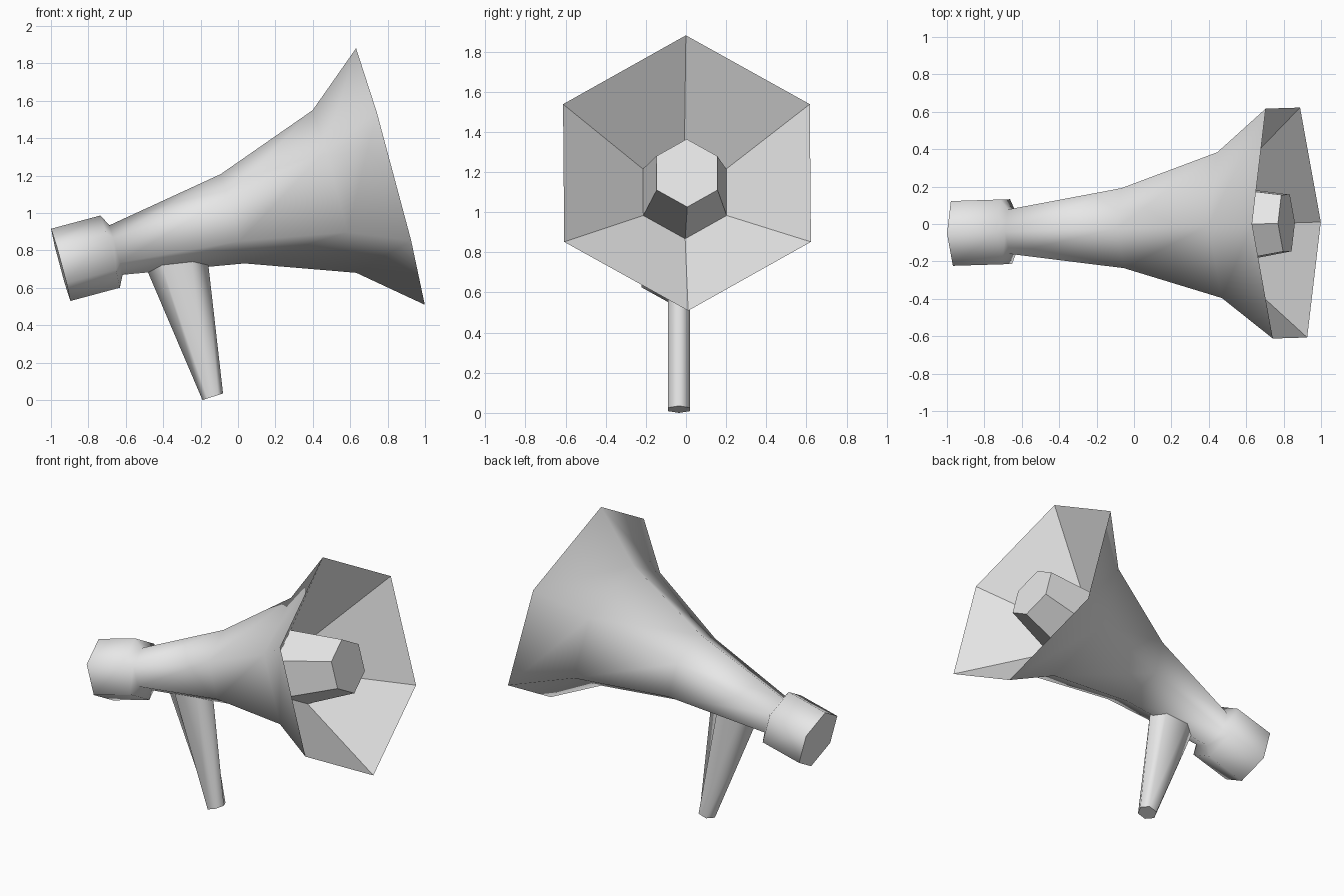
import bpy, bmesh, math
from mathutils import Matrix, Vector

cube = bpy.data.objects.get("Cube")
if cube:
    bpy.data.objects.remove(cube, do_unlink=True)

SIDES = 6

grey = bpy.data.materials.new("light grey")
grey.use_nodes = True
colour = (0.8, 0.8, 0.8, 1)
grey.diffuse_color = colour
grey.node_tree.nodes["Principled BSDF"].inputs["Base Color"].default_value = colour


def loft(name, rings, smooth_bands, matrix=Matrix()):
    """Skin closed rings of points, cap both ends, smooth the first bands only."""
    bm = bmesh.new()
    loops = [[bm.verts.new(p) for p in ring] for ring in rings]
    for band, (a, b) in enumerate(zip(loops, loops[1:])):
        for i in range(SIDES):
            j = (i + 1) % SIDES
            face = bm.faces.new((a[i], a[j], b[j], b[i]))
            face.smooth = band < smooth_bands
    bm.faces.new(loops[0])
    bm.faces.new(loops[-1])
    bmesh.ops.recalc_face_normals(bm, faces=bm.faces)
    # Keep a crisp edge wherever a flat face meets its neighbour
    for e in bm.edges:
        e.smooth = all(f.smooth for f in e.link_faces)
    bm.transform(matrix)
    mesh = bpy.data.meshes.new(name)
    bm.to_mesh(mesh)
    bm.free()
    mesh.materials.append(grey)
    obj = bpy.data.objects.new(name, mesh)
    bpy.context.collection.objects.link(obj)
    return obj


def angles():
    return [math.tau * i / SIDES for i in range(SIDES)]


def horn_ring(s, r):
    return [(s, r * math.sin(a), r * math.cos(a)) for a in angles()]


# Horn: mouthpiece, flared bell, then the inner cone and the central plug
outer = [(-1.826, 0.2), (-1.552, 0.2), (-1.52, 0.137),
         (-0.874, 0.247), (-0.31, 0.45), (0, 0.71)]
inner = [(-0.37, 0.24), (0, 0.175)]
tilt = (Matrix.Translation((0.815, 0.005, 1.195))
        @ Matrix.Rotation(0.031, 4, 'Z')
        @ Matrix.Rotation(math.radians(-15), 4, 'Y'))
loft("horn", [horn_ring(s, r) for s, r in outer + inner], len(outer) - 1, tilt)


# Handle: six-sided grip that widens towards the horn
def grip_ring(back, front, half_width=0.055):
    back, front = Vector(back), Vector(front)
    mid, half = (back + front) / 2, (front - back) / 2
    ring = []
    for a in angles():
        p = mid + half * math.cos(a)
        ring.append((p.x, -0.035 + half_width * math.sin(a) / math.sin(math.tau / SIDES), p.y))
    return ring


loft("handle", [grip_ring((-0.19, 0.0), (-0.08, 0.035)),
                grip_ring((-0.51, 0.75), (-0.172, 0.84))], 1)
